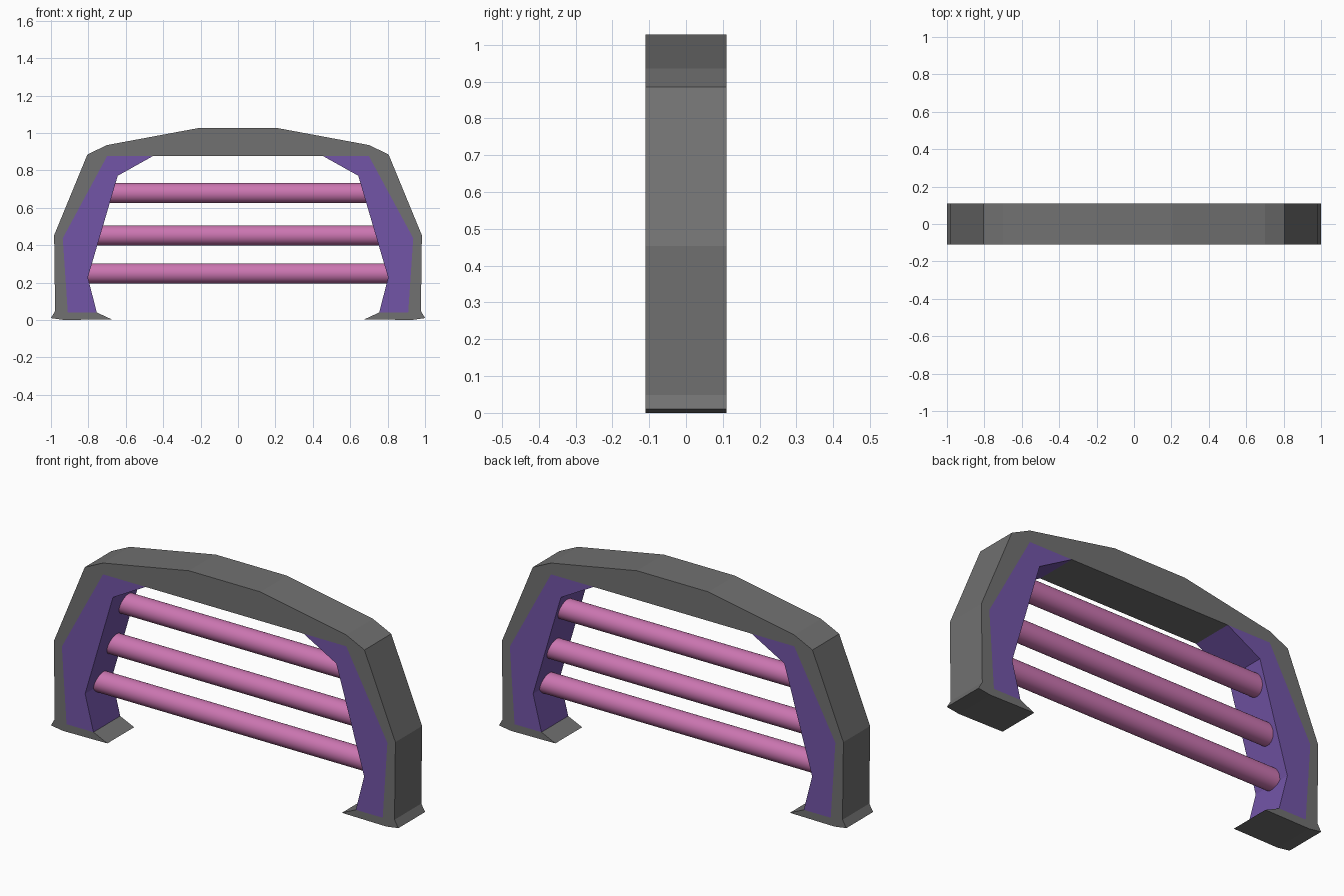
import bpy, bmesh
from math import pi

if "Cube" in bpy.data.objects:
    bpy.data.objects.remove(bpy.data.objects["Cube"])

DEPTH = 0.22


def material(name, rgb):
    m = bpy.data.materials.new(name)
    m.diffuse_color = (*rgb, 1)
    m.use_nodes = True
    m.node_tree.nodes["Principled BSDF"].inputs["Base Color"].default_value = m.diffuse_color
    return m


def prism(name, profile, mat):
    """Extrude an x-z outline along y, centred on y = 0."""
    bm = bmesh.new()
    face = bm.faces.new([bm.verts.new((x, -DEPTH / 2, z)) for x, z in profile])
    ext = bmesh.ops.extrude_face_region(bm, geom=[face], use_keep_orig=True)
    moved = [v for v in ext["geom"] if isinstance(v, bmesh.types.BMVert)]
    bmesh.ops.translate(bm, verts=moved, vec=(0, DEPTH, 0))
    bmesh.ops.recalc_face_normals(bm, faces=bm.faces)
    me = bpy.data.meshes.new(name)
    bm.to_mesh(me)
    bm.free()
    ob = bpy.data.objects.new(name, me)
    bpy.context.collection.objects.link(ob)
    me.materials.append(mat)
    return ob


grey = material("dark_grey", (0.165, 0.165, 0.165))
purple = material("purple", (0.17, 0.09, 0.39))
pink = material("pink", (0.60, 0.18, 0.44))

# Outer arch with feet: right half of the outline, then mirrored
half = [(0.205, 1.027), (0.70, 0.935), (0.805, 0.885), (0.983, 0.453),
        (0.978, 0.048), (1.0, 0.01), (0.93, 0.0), (0.675, 0.003),
        (0.755, 0.04), (0.91, 0.04), (0.937, 0.437), (0.70, 0.876), (0.455, 0.876)]
prism("arch_frame", half + [(-x, z) for x, z in reversed(half)], grey)

# Inner side panels, flush with the frame
panel = [(0.755, 0.04), (0.91, 0.04), (0.937, 0.437), (0.70, 0.876),
         (0.455, 0.876), (0.643, 0.771), (0.803, 0.227)]
for side, s in (("right", 1), ("left", -1)):
    prism(f"{side}_panel", [(s * x, z) for x, z in panel], purple)

# Horizontal bars, ends buried in the panels, upper ones set slightly back
for label, y, z, end in (("lower", 0.008, 0.249, 0.85),
                         ("middle", 0.033, 0.452, 0.82),
                         ("upper", 0.037, 0.678, 0.74)):
    bpy.ops.mesh.primitive_cylinder_add(vertices=32, radius=0.054, depth=2 * end,
                                        location=(0, y, z), rotation=(0, pi / 2, 0))
    bar = bpy.context.object
    bar.name = f"{label}_bar"
    bar.data.materials.append(pink)
    bpy.ops.object.shade_smooth_by_angle()
